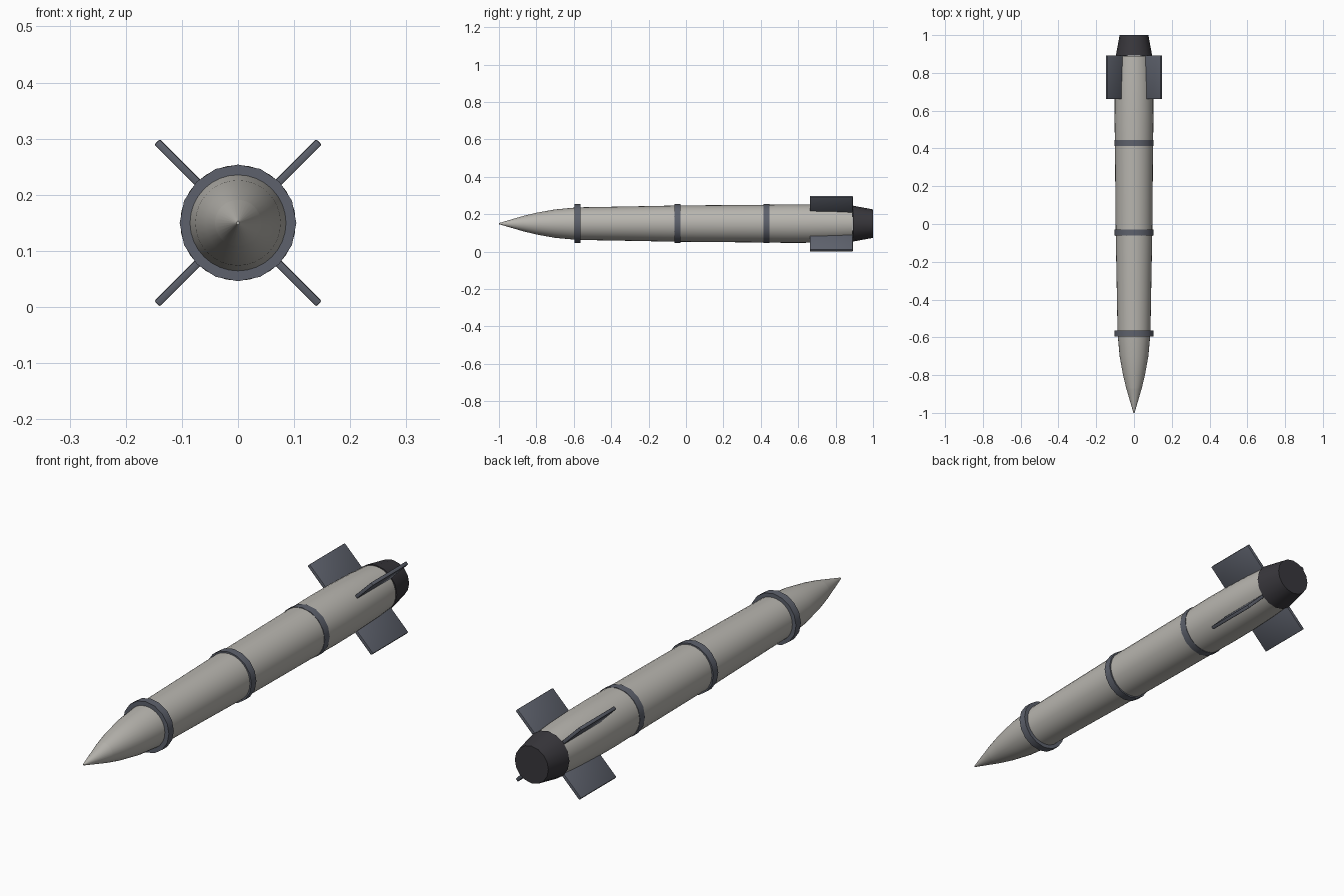
import bpy, bmesh, math
from mathutils import Matrix, Vector

cube = bpy.data.objects.get("Cube")
if cube:
    bpy.data.objects.remove(cube, do_unlink=True)

AXIS_Z = 0.15


def material(name, color):
    m = bpy.data.materials.new(name)
    m.use_nodes = True
    m.diffuse_color = (*color, 1)
    m.node_tree.nodes["Principled BSDF"].inputs["Base Color"].default_value = (*color, 1)
    return m


hull = material("warm light grey", (0.48, 0.465, 0.43))
steel = material("blue grey", (0.11, 0.12, 0.15))
dark = material("charcoal", (0.04, 0.038, 0.045))


def finish(bm, name, mat, angle=30):
    bmesh.ops.recalc_face_normals(bm, faces=bm.faces)
    mesh = bpy.data.meshes.new(name)
    bm.to_mesh(mesh)
    bm.free()
    mesh.materials.append(mat)
    ob = bpy.data.objects.new(name, mesh)
    bpy.context.collection.objects.link(ob)
    bpy.ops.object.select_all(action='DESELECT')
    ob.select_set(True)
    bpy.context.view_layer.objects.active = ob
    bpy.ops.object.shade_smooth_by_angle(angle=math.radians(angle))
    return ob


def lathe(name, profile, sides, mat):
    """Turn (y, radius) points around the long axis and cap both ends."""
    bm = bmesh.new()
    loops = []
    for y, r in profile:
        loops.append([bm.verts.new((r * math.sin(math.tau * i / sides), y,
                                    AXIS_Z + r * math.cos(math.tau * i / sides)))
                      for i in range(sides)])
    for a, b in zip(loops, loops[1:]):
        for i in range(sides):
            j = (i + 1) % sides
            bm.faces.new((a[i], a[j], b[j], b[i]))
    bm.faces.new(loops[0])
    bm.faces.new(loops[-1])
    return finish(bm, name, mat)


# Nose and tapering body
lathe("nose_tip", [(-1, 0.003), (-0.87, 0.041)], 32, hull)
lathe("nose_cone", [(-0.87, 0.041), (-0.8, 0.058), (-0.7, 0.076), (-0.58, 0.087)], 32, hull)
lathe("body", [(-0.58, 0.087), (-0.3, 0.092), (-0.045, 0.097), (0.43, 0.101),
               (0.55, 0.103), (0.67, 0.102), (0.8, 0.098), (0.89, 0.092)], 32, hull)

# Joint bands
for label, y in (("front", -0.58), ("middle", -0.045), ("rear", 0.43)):
    lathe(label + "_band", [(y - 0.016, 0.104), (y + 0.016, 0.104)], 16, steel)

# Exhaust nozzle
lathe("nozzle", [(0.892, 0.096), (1, 0.076)], 16, dark)

# Four diagonal fins with softened edges
for k, label in enumerate(("upper_left", "lower_left", "lower_right", "upper_right")):
    bm = bmesh.new()
    bmesh.ops.create_cube(bm, size=1)
    bmesh.ops.scale(bm, vec=(0.014, 0.23, 0.15), verts=bm.verts)
    bmesh.ops.bevel(bm, geom=bm.edges[:], offset=0.003, segments=2,
                    profile=0.5, affect='EDGES')
    bmesh.ops.translate(bm, vec=(0, 0.777, 0.129), verts=bm.verts)
    bmesh.ops.rotate(bm, cent=(0, 0, 0), verts=bm.verts,
                     matrix=Matrix.Rotation(math.radians(45 + 90 * k), 3, 'Y'))
    bmesh.ops.translate(bm, vec=Vector((0, 0, AXIS_Z)), verts=bm.verts)
    finish(bm, label + "_fin", steel)
